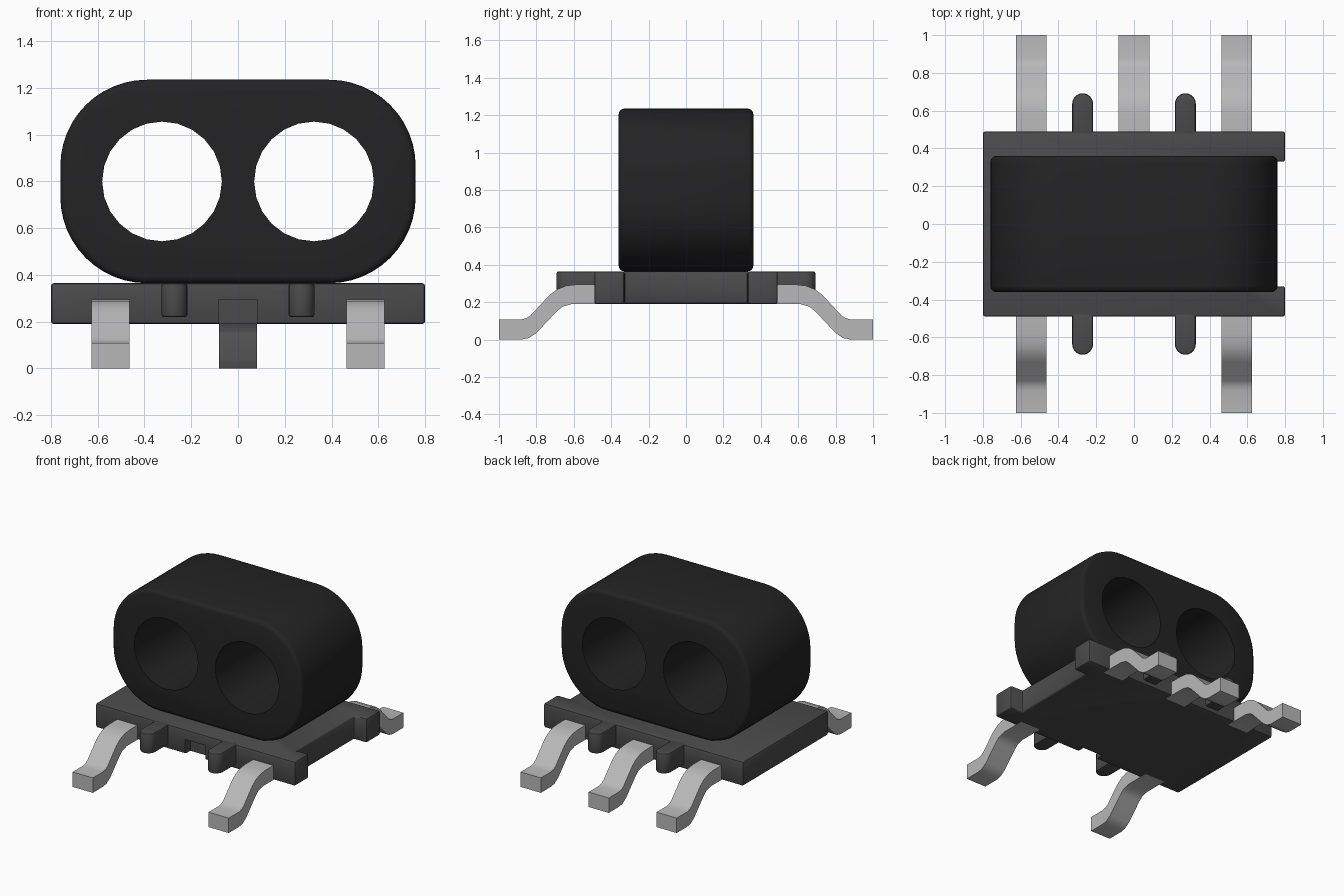
import bpy, bmesh, math
from mathutils import Vector

cube = bpy.data.objects.get("Cube")
if cube:
    bpy.data.objects.remove(cube, do_unlink=True)


def material(name, value, rough):
    m = bpy.data.materials.new(name)
    m.use_nodes = True
    m.diffuse_color = (value, value, value, 1)
    node = m.node_tree.nodes["Principled BSDF"]
    node.inputs["Base Color"].default_value = (value, value, value, 1)
    node.inputs["Roughness"].default_value = rough
    return m


BLACK = material("black ferrite", 0.017, 0.6)
GREY = material("dark grey plastic", 0.07, 0.6)
METAL = material("tinned metal", 0.48, 0.5)


def prism(name, outline, direction, mat, bevel=0.0, segments=2, rim_only=True):
    """Extrude a closed 3D outline along a direction, optionally rounding edges."""
    bm = bmesh.new()
    d = Vector(direction)
    face = bm.faces.new([bm.verts.new(p) for p in outline])
    new = bmesh.ops.extrude_face_region(bm, geom=[face])["geom"]
    bmesh.ops.translate(bm, vec=d, verts=[g for g in new if isinstance(g, bmesh.types.BMVert)])
    bmesh.ops.recalc_face_normals(bm, faces=bm.faces[:])
    if bevel:
        edges = [e for e in bm.edges
                 if not rim_only
                 or abs((e.verts[0].co - e.verts[1].co).normalized().dot(d.normalized())) < 0.9]
        bmesh.ops.bevel(bm, geom=edges, offset=bevel, segments=segments,
                        profile=0.5, affect='EDGES')
    mesh = bpy.data.meshes.new(name)
    bm.to_mesh(mesh)
    bm.free()
    mesh.materials.append(mat)
    ob = bpy.data.objects.new(name, mesh)
    bpy.context.collection.objects.link(ob)
    return ob


def select(ob):
    bpy.ops.object.select_all(action='DESELECT')
    ob.select_set(True)
    bpy.context.view_layer.objects.active = ob


def smooth(ob, angle=35):
    select(ob)
    bpy.ops.object.shade_smooth_by_angle(angle=math.radians(angle))


def cut(ob, cutter):
    cutter.hide_render = True
    mod = ob.modifiers.new("cut", 'BOOLEAN')
    mod.object = cutter
    mod.operation = 'DIFFERENCE'
    mod.solver = 'EXACT'
    select(ob)
    bpy.ops.object.modifier_apply(modifier=mod.name)
    bpy.data.objects.remove(cutter, do_unlink=True)


def arc(cx, cy, r, a0, a1, n):
    return [(cx + r * math.cos(math.radians(a0 + (a1 - a0) * i / n)),
             cy + r * math.sin(math.radians(a0 + (a1 - a0) * i / n))) for i in range(n + 1)]


# Ferrite core: rounded block with two round bores
CZ, HALF_W, HALF_H, R = 0.80, 0.76, 0.435, 0.37
outline = []
for sx, sz, a in ((1, 1, 0), (-1, 1, 90), (-1, -1, 180), (1, -1, 270)):
    outline += arc(sx * (HALF_W - R), CZ + sz * (HALF_H - R), R, a, a + 90, 12)
core = prism("ferrite_core", [(x, -0.36, z) for x, z in outline], (0, 0.72, 0), BLACK, 0.03, 3)
for sx in (-1, 1):
    ring = arc(sx * 0.325, CZ, 0.256, 0, 360, 24)[:-1]
    cut(core, prism("bore_cutter", [(x, -0.6, z) for x, z in ring], (0, 1.2, 0), BLACK))
smooth(core)

# Base plate with a recess along its +x side
Z0, Z1 = 0.19, 0.365
plate = [(-0.8, -0.49), (0.8, -0.49), (0.8, -0.33), (0.7, -0.33),
         (0.7, 0.33), (0.8, 0.33), (0.8, 0.49), (-0.8, 0.49)]
base = prism("base_plate", [(x, y, Z0) for x, y in plate], (0, 0, Z1 - Z0),
             GREY, 0.012, 2, rim_only=False)

# Lead slots: three at the back, three at the front (the middle front one stays empty)
LEADS = (-0.545, 0.0, 0.545)
HALF_LEAD, SLOT_Y, LEAD_TOP = 0.081, 0.43, 0.295
for side in (-1, 1):
    for x in LEADS:
        slot = [(x - HALF_LEAD, side * SLOT_Y, 0.1), (x + HALF_LEAD, side * SLOT_Y, 0.1),
                (x + HALF_LEAD, side * 0.6, 0.1), (x - HALF_LEAD, side * 0.6, 0.1)]
        cut(base, prism("slot_cutter", slot, (0, 0, LEAD_TOP - 0.1), GREY))
smooth(base)

# Gull-wing leads
lead_profile = [(SLOT_Y, 0.295), (0.58, 0.295), (0.64, 0.288), (0.69, 0.268), (0.73, 0.238),
                (0.83, 0.130), (0.85, 0.116), (0.88, 0.108), (1.0, 0.108),
                (1.0, 0.0), (0.88, 0.0), (0.84, 0.008), (0.80, 0.035),
                (0.69, 0.152), (0.66, 0.176), (0.61, 0.19), (SLOT_Y, 0.19)]
for side, label in ((-1, "front"), (1, "back")):
    for x, place in zip(LEADS, ("right", "middle", "left")):
        if label == "front" and place == "middle":
            continue
        pts = [(x - HALF_LEAD, side * y, z) for y, z in lead_profile]
        smooth(prism(f"{label}_{place}_lead", pts, (2 * HALF_LEAD, 0, 0), METAL), 30)

# Round-ended guide tabs between the leads
for side, label in ((-1, "front"), (1, "back")):
    for x, place in ((-0.272, "right"), (0.272, "left")):
        pts = [(0.055, 0.45)] + arc(0, 0.637, 0.055, 0, 180, 12) + [(-0.055, 0.45)]
        tab = prism(f"{label}_{place}_tab", [(x + px, side * py, 0.22) for px, py in pts],
                    (0, 0, Z1 - 0.22), GREY, 0.01, 2)
        smooth(tab)
